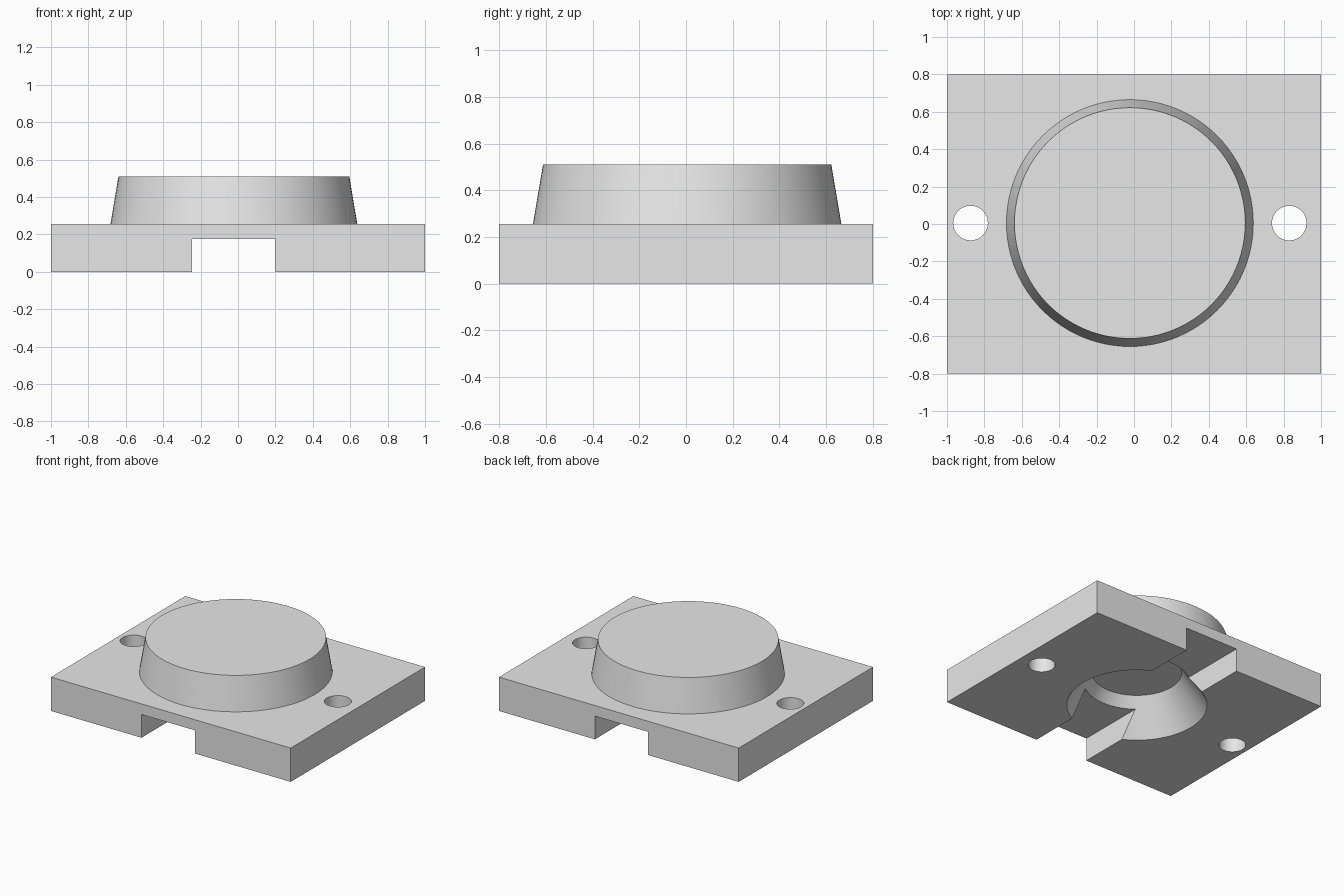
import bpy
import math

cube = bpy.data.objects.get("Cube")
if cube:
    bpy.data.objects.remove(cube, do_unlink=True)

# Main dimensions
BASE_H, TOP_H = 0.255, 0.51
CX, CY = -0.022, 0.005          # shared axis of boss and recess
BOSS_LOW, BOSS_TOP = 0.66, 0.617
RECESS_LOW, RECESS_TOP, RECESS_H = 0.48, 0.306, 0.253
SLOT_X0, SLOT_X1, SLOT_H = -0.245, 0.2, 0.175
HOLE_R, HOLE_OFFSET = 0.0925, 0.852

grey = bpy.data.materials.new("light grey")
grey.use_nodes = True
grey.diffuse_color = (0.8, 0.8, 0.8, 1)
grey.node_tree.nodes["Principled BSDF"].inputs["Base Color"].default_value = (0.8, 0.8, 0.8, 1)


def finish(name):
    obj = bpy.context.object
    obj.name = name
    obj.data.materials.append(grey)
    return obj


def box(name, x0, x1, y0, y1, z0, z1):
    bpy.ops.mesh.primitive_cube_add(
        size=1, location=((x0 + x1) / 2, (y0 + y1) / 2, (z0 + z1) / 2))
    obj = finish(name)
    obj.scale = (x1 - x0, y1 - y0, z1 - z0)
    bpy.ops.object.transform_apply(location=False, rotation=False, scale=True)
    return obj


def frustum(name, x, y, r0, r1, z0, z1, sides=96):
    bpy.ops.mesh.primitive_cone_add(
        vertices=sides, radius1=r0, radius2=r1, depth=z1 - z0,
        location=(x, y, (z0 + z1) / 2))
    return finish(name)


def combine(target, tool, operation):
    """Apply an exact boolean, then drop the tool object."""
    mod = target.modifiers.new(tool.name, 'BOOLEAN')
    mod.operation, mod.solver, mod.object = operation, 'EXACT', tool
    bpy.context.view_layer.objects.active = target
    bpy.ops.object.modifier_apply(modifier=mod.name)
    bpy.data.objects.remove(tool, do_unlink=True)


# Rectangular base plate
plate = box("mounting_plate", -1, 1, -0.8, 0.8, 0, BASE_H)

# Tapered round boss, sunk slightly into the plate along its own slope
SINK = 0.04
flare = (BOSS_LOW - BOSS_TOP) / (TOP_H - BASE_H)
boss = frustum("round_boss", CX, CY, BOSS_LOW + flare * SINK, BOSS_TOP,
               BASE_H - SINK, TOP_H)
combine(plate, boss, 'UNION')

# Conical recess in the underside, extended below along its slope
slope = (RECESS_LOW - RECESS_TOP) / RECESS_H
recess = frustum("recess_cutter", CX, CY, RECESS_LOW + slope * 0.1, RECESS_TOP,
                 -0.1, RECESS_H)
combine(plate, recess, 'DIFFERENCE')

# Slot running front to back through the underside
slot = box("slot_cutter", SLOT_X0, SLOT_X1, -1, 1, -0.1, SLOT_H)
combine(plate, slot, 'DIFFERENCE')

# Screw holes on either side of the boss
for side in (-1, 1):
    hole = frustum("hole_cutter", CX + side * HOLE_OFFSET, CY,
                   HOLE_R, HOLE_R, -0.1, TOP_H, 48)
    combine(plate, hole, 'DIFFERENCE')

# Smooth the round walls, keep the edges crisp
bpy.ops.object.select_all(action='DESELECT')
plate.select_set(True)
bpy.context.view_layer.objects.active = plate
bpy.ops.object.shade_smooth_by_angle(angle=math.radians(30))
